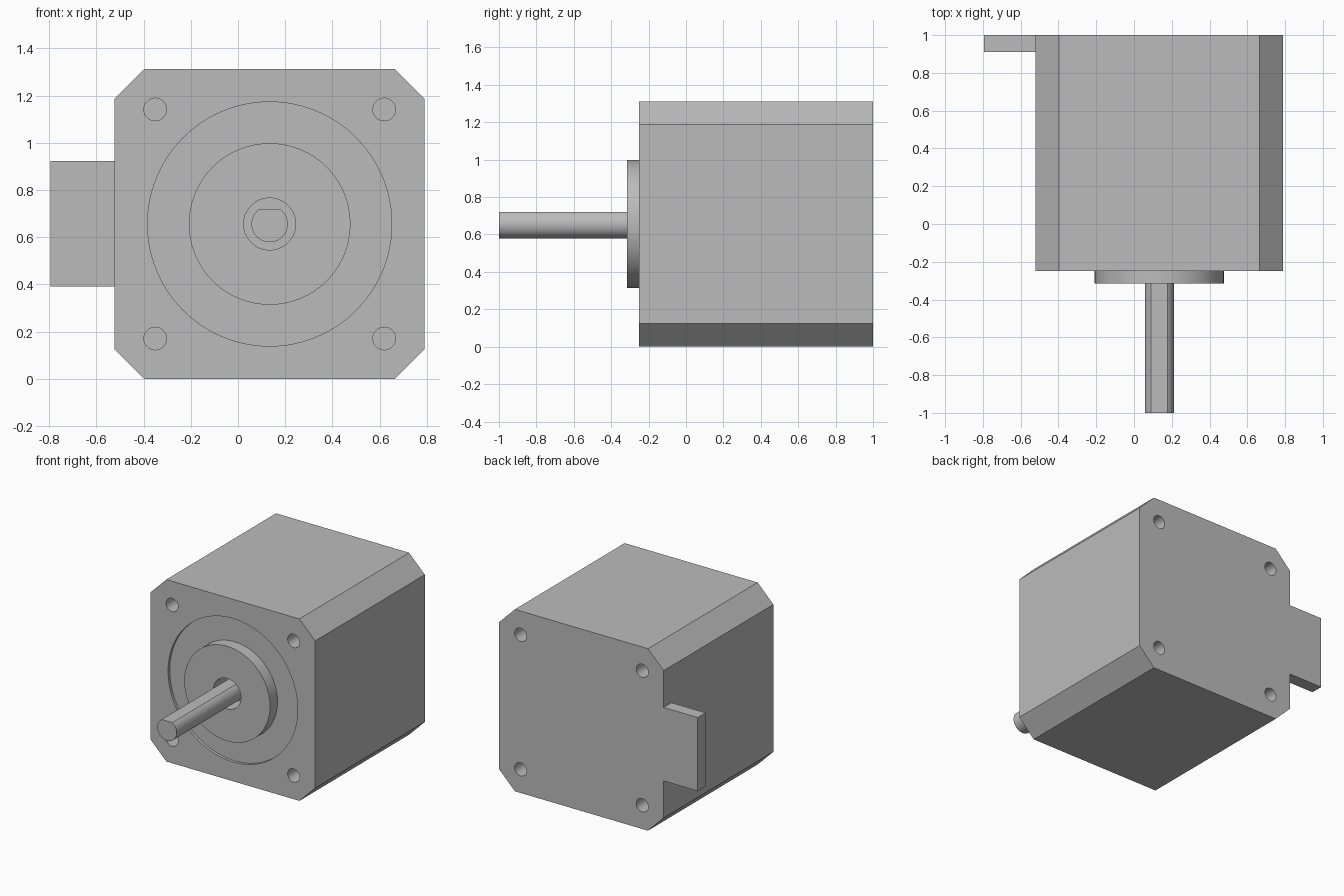
import bpy, bmesh, math

cube = bpy.data.objects.get("Cube")
if cube:
    bpy.data.objects.remove(cube, do_unlink=True)

CX, CZ = 0.134, 0.656      # motor axis
FRONT, BACK = -0.25, 1.0   # housing faces along y
HALF, CHAMFER = 0.656, 0.125

grey = bpy.data.materials.new("plain grey")
grey.use_nodes = True
grey.diffuse_color = (0.5, 0.5, 0.5, 1)
grey.node_tree.nodes["Principled BSDF"].inputs["Base Color"].default_value = (0.5, 0.5, 0.5, 1)


def prism(name, profile, y0, y1):
    """Extrude an (x, z) profile, given about the motor axis, from y0 to y1."""
    bm = bmesh.new()
    face = bm.faces.new([bm.verts.new((CX + x, y0, CZ + z)) for x, z in profile])
    new = bmesh.ops.extrude_face_region(bm, geom=[face])["geom"]
    verts = [v for v in new if isinstance(v, bmesh.types.BMVert)]
    bmesh.ops.translate(bm, verts=verts, vec=(0, y1 - y0, 0))
    bmesh.ops.recalc_face_normals(bm, faces=bm.faces)
    mesh = bpy.data.meshes.new(name)
    bm.to_mesh(mesh)
    bm.free()
    mesh.materials.append(grey)
    obj = bpy.data.objects.new(name, mesh)
    bpy.context.collection.objects.link(obj)
    return obj


def circle(radius, x=0, z=0, sides=64):
    return [(x + radius * math.cos(math.tau * i / sides),
             z + radius * math.sin(math.tau * i / sides)) for i in range(sides)]


def activate(obj):
    bpy.ops.object.select_all(action="DESELECT")
    obj.select_set(True)
    bpy.context.view_layer.objects.active = obj


def combine(obj, tool, operation="DIFFERENCE"):
    """Apply a boolean and remove the tool object."""
    mod = obj.modifiers.new("boolean", "BOOLEAN")
    mod.operation, mod.solver, mod.object = operation, "EXACT", tool
    activate(obj)
    bpy.ops.object.modifier_apply(modifier=mod.name)
    bpy.data.objects.remove(tool, do_unlink=True)


def smooth(obj):
    activate(obj)
    bpy.ops.object.shade_smooth_by_angle(angle=math.radians(30))


# Housing: square block with chamfered long edges
a, b = HALF, HALF - CHAMFER
housing = prism("housing", [(a, -b), (a, b), (b, a), (-b, a),
                            (-a, b), (-a, -b), (-b, -a), (b, -a)], FRONT, BACK)

# Shallow round recess, raised pilot boss and shaft bore
combine(housing, prism("recess_cutter", circle(0.517, sides=96), FRONT - 0.1, FRONT + 0.02))
combine(housing, prism("pilot_boss", circle(0.342, sides=96), -0.315, FRONT + 0.1), "UNION")
combine(housing, prism("bore_cutter", circle(0.11), -0.4, FRONT + 0.08))

# Blind screw holes in the four corners of both end faces
for sx in (-1, 1):
    for sz in (-1, 1):
        for face_y, inward in ((FRONT, 1), (BACK, -1)):
            hole = circle(0.048, sx * 0.485, sz * 0.485, 32)
            combine(housing, prism("hole_cutter", hole,
                                   face_y - inward * 0.05, face_y + inward * 0.14))
smooth(housing)

# Shaft with a flat along its upper side
flat = 0.064
start = math.asin(flat / 0.077)
sweep = math.pi + 2 * start
arc = [(0.077 * math.cos(start - sweep * i / 56),
        0.077 * math.sin(start - sweep * i / 56)) for i in range(57)]
smooth(prism("shaft", arc, -1.0, FRONT + 0.1))

# Plug block on the model's right, flush with the back
left, right = -0.793 - CX, -0.5 - CX
prism("connector", [(left, -0.264), (right, -0.264), (right, 0.266), (left, 0.266)], 0.91, BACK)
